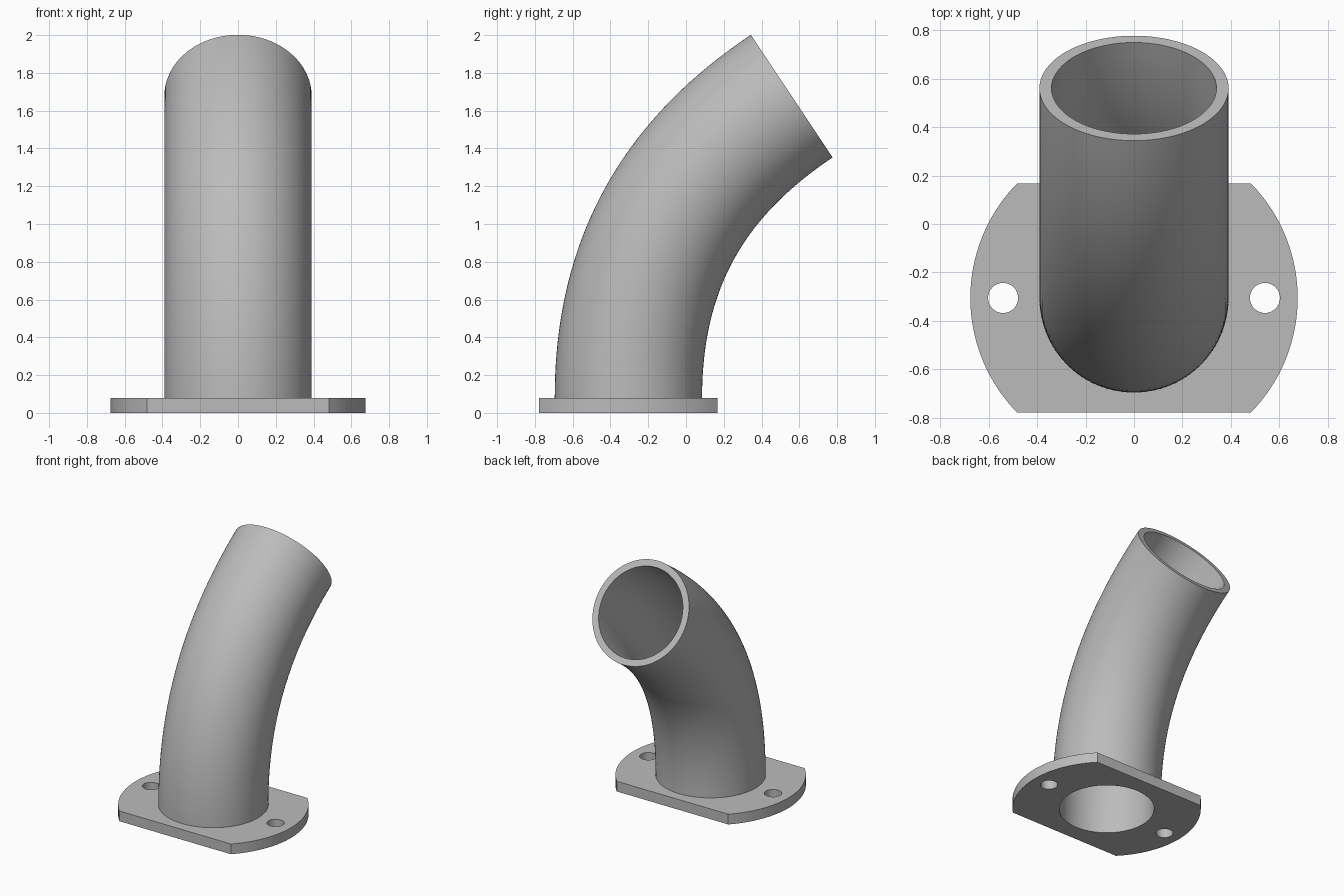
import bpy, bmesh, math
from mathutils import Vector

cube = bpy.data.objects.get("Cube")
if cube:
    bpy.data.objects.remove(cube, do_unlink=True)

BASE_Y = -0.305
THICK = 0.08
OUTER, BORE = 0.39, 0.34
SIDES, STEPS = 96, 40

grey = bpy.data.materials.new("plain grey")
grey.use_nodes = True
colour = (0.5, 0.5, 0.5, 1)
grey.diffuse_color = colour
grey.node_tree.nodes["Principled BSDF"].inputs["Base Color"].default_value = colour


def finish(name, bm):
    bmesh.ops.recalc_face_normals(bm, faces=bm.faces)
    mesh = bpy.data.meshes.new(name)
    bm.to_mesh(mesh)
    bm.free()
    mesh.materials.append(grey)
    obj = bpy.data.objects.new(name, mesh)
    bpy.context.collection.objects.link(obj)
    bpy.ops.object.select_all(action="DESELECT")
    obj.select_set(True)
    bpy.context.view_layer.objects.active = obj
    bpy.ops.object.shade_smooth_by_angle(angle=math.radians(30))
    return obj


def circle(cx, r, n):
    return [(cx + r * math.cos(2 * math.pi * i / n),
             BASE_Y + r * math.sin(2 * math.pi * i / n)) for i in range(n)]


# Flange: disc with two flats, a central bore and two bolt holes
def flange_outline(radius, half_depth, n=40):
    a = math.asin(half_depth / radius)
    arc = [-a + 2 * a * i / n for i in range(n + 1)]
    angles = arc + [math.pi + t for t in arc]
    return [(radius * math.cos(t), BASE_Y + radius * math.sin(t)) for t in angles]


bm = bmesh.new()
loops = [flange_outline(0.675, 0.472), circle(0, BORE, SIDES),
         circle(-0.54, 0.062, 32), circle(0.54, 0.062, 32)]
edges = []
for loop in loops:
    verts = [bm.verts.new((x, y, 0)) for x, y in loop]
    edges += [bm.edges.new((v, verts[i - 1])) for i, v in enumerate(verts)]
bmesh.ops.triangle_fill(bm, use_beauty=True, edges=edges, normal=(0, 0, 1))
ext = bmesh.ops.extrude_face_region(bm, geom=bm.faces[:], use_keep_orig=True)
top = [g for g in ext["geom"] if isinstance(g, bmesh.types.BMVert)]
bmesh.ops.translate(bm, verts=top, vec=(0, 0, THICK))
finish("flange", bm)

# Bent pipe: hollow round section swept along a smooth curve
lean = math.atan2(0.645, 0.43)
start, end = Vector((0, BASE_Y, THICK)), Vector((0, 0.56, 1.677))
end_dir = Vector((0, math.sin(lean), math.cos(lean)))
p1 = start + Vector((0, 0, 0.70))
p2 = end - end_dir * 0.70


def path(t):
    s = 1 - t
    point = start * s**3 + p1 * 3 * s * s * t + p2 * 3 * s * t * t + end * t**3
    tangent = (p1 - start) * s * s + (p2 - p1) * 2 * s * t + (end - p2) * t * t
    return point, tangent.normalized()


bm = bmesh.new()


def tube(radius):
    rings = []
    for k in range(STEPS + 1):
        point, tan = path(k / STEPS)
        across = Vector((1, 0, 0))
        side = tan.cross(across)
        rings.append([bm.verts.new(point + radius * (across * math.cos(a) + side * math.sin(a)))
                      for a in (2 * math.pi * i / SIDES for i in range(SIDES))])
    for low, high in zip(rings, rings[1:]):
        bridge(low, high)
    return rings


def bridge(low, high):
    for i in range(SIDES):
        bm.faces.new((low[i - 1], low[i], high[i], high[i - 1]))


outside, inside = tube(OUTER), tube(BORE)
bridge(outside[-1], inside[-1])
finish("bent_pipe", bm)
